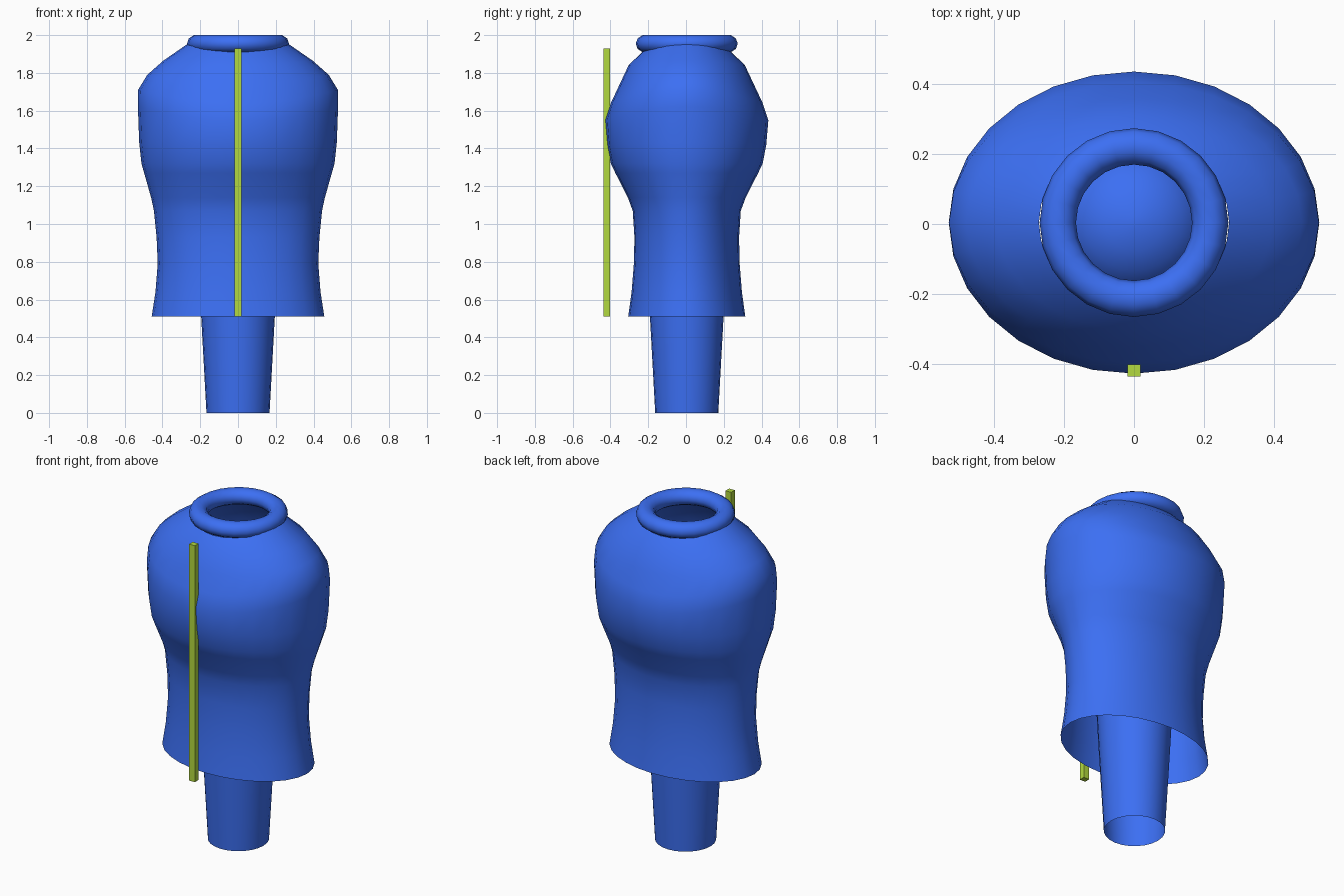
import bpy, bmesh
from math import sin, cos, pi, radians

if "Cube" in bpy.data.objects:
    bpy.data.objects.remove(bpy.data.objects["Cube"])

YC = 0.004   # slight offset of the cloth parts along y


def material(name, rgb):
    m = bpy.data.materials.new(name)
    m.diffuse_color = (*rgb, 1)
    m.use_nodes = True
    m.node_tree.nodes["Principled BSDF"].inputs["Base Color"].default_value = m.diffuse_color
    return m


blue = material("blue_cloth", (0.045, 0.16, 0.9))
lime = material("lime_trim", (0.45, 0.7, 0.05))


def finish(ob, mat, smooth=True):
    ob.data.materials.append(mat)
    if smooth:
        for p in ob.data.polygons:
            p.use_smooth = True


def loft(name, rings, n, cap=False):
    """Elliptical loft; each ring is (rx, ry, z at front, z at sides)."""
    bm = bmesh.new()
    loops = []
    for rx, ry, zf, zs in rings:
        loops.append([bm.verts.new((rx * cos(a), YC + ry * sin(a),
                                    zf + (zs - zf) * cos(a) ** 2))
                      for a in (2 * pi * i / n for i in range(n))])
    for lo, hi in zip(loops, loops[1:]):
        for i in range(n):
            j = (i + 1) % n
            bm.faces.new((lo[i], lo[j], hi[j], hi[i]))
    if cap:
        bm.faces.new(loops[-1])
    me = bpy.data.meshes.new(name)
    bm.to_mesh(me)
    bm.free()
    ob = bpy.data.objects.new(name, me)
    bpy.context.collection.objects.link(ob)
    finish(ob, blue)
    return ob


# Jacket body: open at hem and neck, shoulders raised at the sides
loft("jacket_body", [
    (.457, .310, .51, .51),
    (.437, .292, .64, .64),
    (.425, .280, .79, .79),
    (.431, .277, .93, .93),
    (.445, .286, 1.07, 1.07),
    (.460, .312, 1.14, 1.14),
    (.497, .378, 1.27, 1.27),
    (.511, .402, 1.32, 1.32),
    (.523, .421, 1.42, 1.43),
    (.530, .432, 1.55, 1.62),
    (.529, .402, 1.64, 1.71),
    (.480, .355, 1.74, 1.79),
    (.395, .308, 1.84, 1.865),
    (.272, .237, 1.91, 1.95),
], 28)

# Tapered sleeve hanging inside the body, open below with a domed top
sleeve = [(.167, .167, 0, 0), (.195, .195, .51, .51), (.22, .22, 1.0, 1.0)]
for k in range(1, 6):
    a = radians(17 * k)
    sleeve.append((.22 * cos(a), .22 * cos(a)) + (1.0 + .2 * sin(a),) * 2)
loft("sleeve", sleeve, 24, cap=True)

# Rolled collar
bpy.ops.mesh.primitive_torus_add(major_segments=24, minor_segments=10,
                                 major_radius=.218, minor_radius=.052,
                                 location=(0, YC, 1.955))
collar = bpy.context.object
collar.name = "collar"
collar.scale.z = .91
finish(collar, blue)

# Front zip strip
bpy.ops.mesh.primitive_cube_add(size=1, location=(0, -.4195, 1.22))
strip = bpy.context.object
strip.name = "zip_strip"
strip.scale = (.037, .034, 1.42)
finish(strip, lime, False)
